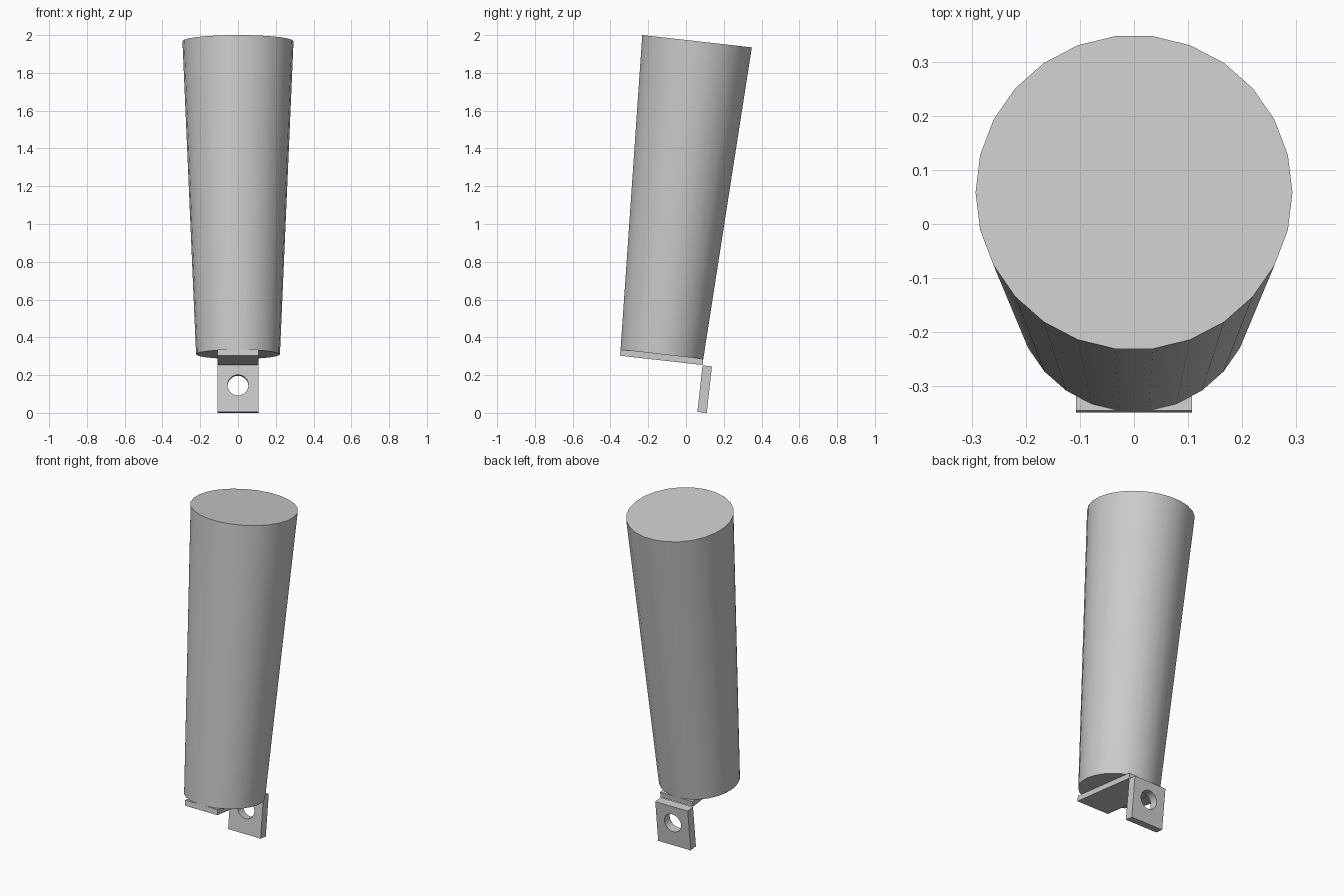
import bpy
from math import radians, pi
from mathutils import Matrix

cube = bpy.data.objects.get("Cube")
if cube:
    bpy.data.objects.remove(cube, do_unlink=True)

grey = bpy.data.materials.new("plain grey")
grey.use_nodes = True
COLOUR = (0.6, 0.6, 0.6, 1)
grey.diffuse_color = COLOUR
grey.node_tree.nodes["Principled BSDF"].inputs["Base Color"].default_value = COLOUR

# Shared leaning frame, with its origin at the centre of the post's foot
LEAN = Matrix.Translation((0, -0.1275, 0.31)) @ Matrix.Rotation(radians(-6.4), 4, "X")
FOOT, HEAD, LENGTH, SIDES = 0.222, 0.294, 1.668, 26
HALF_WIDTH = 0.108
EDGE = 0.2204


def finish(name):
    """Name the active object, colour it and lean its mesh."""
    ob = bpy.context.object
    ob.name = name
    ob.data.materials.append(grey)
    ob.matrix_world = LEAN @ ob.matrix_basis
    return ob


def slab(name, y0, y1, z0, z1):
    bpy.ops.mesh.primitive_cube_add(size=1, location=(0, (y0 + y1) / 2, (z0 + z1) / 2))
    ob = bpy.context.object
    ob.data.transform(Matrix.Diagonal((2 * HALF_WIDTH, y1 - y0, z1 - z0, 1)))
    return finish(name)


# Tapered post
bpy.ops.mesh.primitive_cone_add(vertices=SIDES, radius1=FOOT, radius2=HEAD,
                                depth=LENGTH, location=(0, 0, LENGTH / 2))
# turn so that a corner lies on each side and a flat faces front and back
bpy.context.object.data.transform(Matrix.Rotation(pi / 2, 4, "Z"))
finish("tapered_post")
bpy.ops.object.shade_smooth_by_angle(angle=radians(30))

# Bracket: foot plate under the post, hanging lug behind it
slab("foot_plate", -EDGE, EDGE, -0.032, 0)
lug = slab("hanging_lug", EDGE, EDGE + 0.05, -0.282, -0.034)

# Round hole through the lug
bpy.ops.mesh.primitive_cylinder_add(vertices=32, radius=0.055, depth=0.2,
                                    location=(0, EDGE + 0.025, -0.139),
                                    rotation=(pi / 2, 0, 0))
cutter = finish("hole_cutter")
cutter.hide_render = True
bpy.context.view_layer.update()
hole = lug.modifiers.new("hole", "BOOLEAN")
hole.operation = "DIFFERENCE"
hole.solver = "EXACT"
hole.object = cutter
bpy.ops.object.select_all(action="DESELECT")
lug.select_set(True)
bpy.context.view_layer.objects.active = lug
bpy.ops.object.modifier_apply(modifier="hole")
bpy.data.objects.remove(cutter, do_unlink=True)
bpy.ops.object.shade_smooth_by_angle(angle=radians(30))
